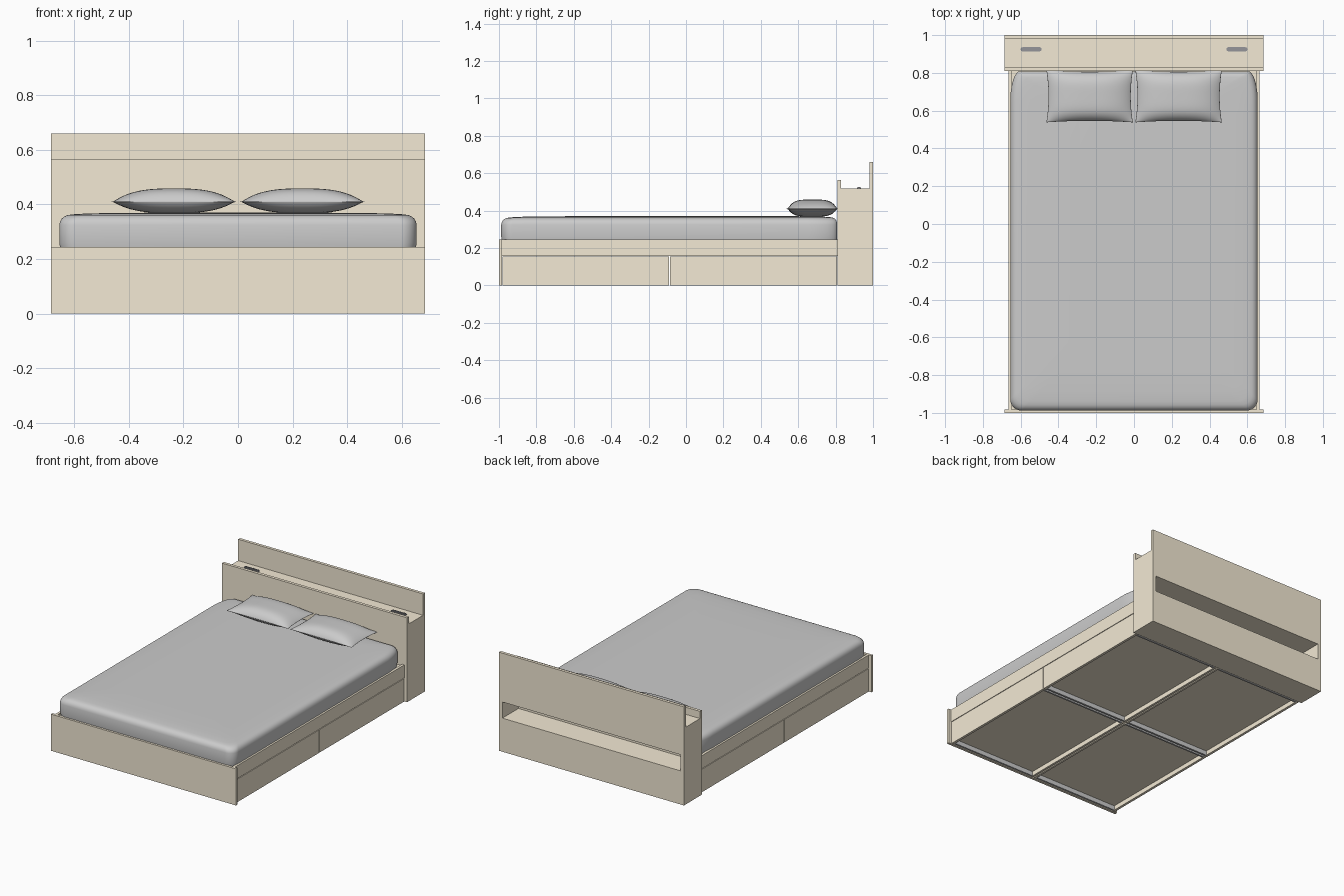
import bpy, bmesh, math

if "Cube" in bpy.data.objects:
    bpy.data.objects.remove(bpy.data.objects["Cube"])

tan = bpy.data.materials.new("pale_wood")
tan.diffuse_color = (0.9, 0.82, 0.66, 1)
tan.use_nodes = True
tan.node_tree.nodes["Principled BSDF"].inputs["Base Color"].default_value = tan.diffuse_color
dark = bpy.data.materials.new("dark_grey")
dark.diffuse_color = (0.3, 0.3, 0.32, 1)
dark.use_nodes = True
dark.node_tree.nodes["Principled BSDF"].inputs["Base Color"].default_value = dark.diffuse_color


def make(name, verts, faces, mat=None, smooth=None):
    me = bpy.data.meshes.new(name)
    me.from_pydata(verts, [], faces)
    bm = bmesh.new()
    bm.from_mesh(me)
    bmesh.ops.recalc_face_normals(bm, faces=bm.faces)
    bm.to_mesh(me)
    bm.free()
    ob = bpy.data.objects.new(name, me)
    bpy.context.collection.objects.link(ob)
    if mat:
        me.materials.append(mat)
    if smooth:
        bpy.ops.object.select_all(action='DESELECT')
        ob.select_set(True)
        bpy.context.view_layer.objects.active = ob
        bpy.ops.object.shade_smooth_by_angle(angle=math.radians(smooth))
    return ob


def loft(name, rings, mat=None, smooth=None):
    """Skin a stack of closed rings and cap both ends."""
    n = len(rings[0])
    faces = [list(range(n)), [(len(rings) - 1) * n + i for i in range(n)]]
    for r in range(len(rings) - 1):
        for i in range(n):
            j = (i + 1) % n
            faces.append([r * n + i, r * n + j, (r + 1) * n + j, (r + 1) * n + i])
    return make(name, [v for ring in rings for v in ring], faces, mat, smooth)


def box(name, x0, x1, y0, y1, z0, z1, mat=tan):
    return loft(name, [[(x0, y0, z), (x1, y0, z), (x1, y1, z), (x0, y1, z)]
                       for z in (z0, z1)], mat)


# Headboard: stepped profile swept across the width, with a niche in the back
profile = [(0.81, 0), (1, 0), (1, 0.66), (0.98, 0.66), (0.98, 0.517),
           (0.83, 0.517), (0.83, 0.565), (0.81, 0.565)]
headboard = loft("headboard", [[(x, y, z) for y, z in profile] for x in (-0.685, 0.685)], tan)
cutter = box("niche_cutter", -0.66, 0.66, 0.83, 1.1, 0.225, 0.333)
cutter.hide_render = True
mod = headboard.modifiers.new("niche", 'BOOLEAN')
mod.operation = 'DIFFERENCE'
mod.solver = 'EXACT'
mod.object = cutter
bpy.context.view_layer.objects.active = headboard
bpy.ops.object.modifier_apply(modifier=mod.name)
bpy.data.objects.remove(cutter)

# Footboard and mattress platform
box("footboard", -0.685, 0.685, -1, -0.983, 0, 0.245)
box("platform", -0.648, 0.648, -0.983, 0.81, 0.215, 0.235)

for s, side in ((-1, "left"), (1, "right")):
    def sbox(name, a, b, *rest):
        return box(f"{side}_{name}", min(s * a, s * b), max(s * a, s * b), *rest)

    # Side rail
    sbox("rail", 0.648, 0.665, -0.983, 0.81, 0.158, 0.245)

    # Two drawers per side, with raised bottoms
    for y0, y1, end in ((-0.98, -0.091, "foot"), (-0.086, 0.807, "head")):
        sbox(f"{end}_drawer_front", 0.648, 0.665, y0, y1, 0, 0.154)
        sbox(f"{end}_drawer_back", 0.004, 0.018, y0 + 0.004, y1 - 0.004, 0, 0.14)
        sbox(f"{end}_drawer_bottom", 0.018, 0.648, y0 + 0.016, y1 - 0.016, 0.03, 0.04)
        for w in (y0 + 0.004, y1 - 0.016):
            sbox(f"{end}_drawer_wall", 0.018, 0.648, w, w + 0.012, 0, 0.14, None)

    # Vent strip on the headboard shelf: plate with a row of studs
    cx, cy = s * 0.545, 0.925

    def pill(half, r, z, n=8):
        pts = []
        for sx, start in ((1, -90), (-1, 90)):
            for i in range(n + 1):
                a = math.radians(start + 180 * i / n)
                pts.append((cx + sx * half + r * math.cos(a), cy + r * math.sin(a), z))
        return pts
    loft(f"{side}_vent_plate", [pill(0.045, 0.011, 0.516), pill(0.045, 0.011, 0.521)], dark, 40)
    for k in range(8):
        px = cx + (k - 3.5) * 0.0125
        rings = [[(px + 0.005 * math.cos(t * math.pi / 6), cy + 0.009 * math.sin(t * math.pi / 6), z)
                  for t in range(12)] for z in (0.52, 0.525)]
        loft(f"{side}_vent_stud", rings, dark, 40)


# Mattress: rounded outlines stacked and inset towards a softly crowned top
def outline(inset, z, n=10):
    x, y0, y1 = 0.655 - inset, -0.988 + inset, 0.808 - inset * 0.6
    pts = []
    corners = ((1, 1, 0.05, 0.16), (-1, 1, 0.05, 0.16), (-1, -1, 0.06, 0.06), (1, -1, 0.06, 0.06))
    for q, (sx, sy, rx, ry) in enumerate(corners):
        ox, oy = sx * (x - rx), (y1 - ry) if sy > 0 else (y0 + ry)
        for i in range(n + 1):
            a = math.radians(90 * q + 90 * i / n)
            pts.append((ox + rx * math.cos(a), oy + ry * math.sin(a), z))
    return pts


layers = [(0.004, 0.235), (0, 0.26), (0, 0.325), (0.003, 0.338), (0.009, 0.348), (0.018, 0.356),
          (0.03, 0.361), (0.05, 0.364), (0.1, 0.367), (0.2, 0.369), (0.35, 0.37)]
loft("mattress", [outline(i, z) for i, z in layers], None, 60)


# Pillows: two puffed sheets meeting at a pinched rim
def pillow(name, cx, n=32):
    cy, hx, hy, zm = 0.676, 0.229, 0.138, 0.41
    verts, faces = [], []
    for h in (0.049, -0.042):
        base = len(verts)
        for j in range(n + 1):
            for i in range(n + 1):
                u = math.sin((2 * i / n - 1) * math.pi / 2)
                v = math.sin((2 * j / n - 1) * math.pi / 2)
                puff = (1 - abs(u) ** 2.7) * (1 - abs(v) ** 4)
                verts.append((cx + hx * u * (1 - 0.05 * (1 - v * v) * u * u),
                              cy + hy * v * (1 - 0.06 * (1 - u * u) * v * v),
                              zm + h * puff ** 0.85))
        for j in range(n):
            for i in range(n):
                a = base + j * (n + 1) + i
                faces.append([a, a + 1, a + n + 2, a + n + 1])
    ob = make(name, verts, faces)
    bm = bmesh.new()
    bm.from_mesh(ob.data)
    bmesh.ops.remove_doubles(bm, verts=bm.verts, dist=1e-5)
    bmesh.ops.recalc_face_normals(bm, faces=bm.faces)
    for f in bm.faces:
        f.smooth = True
    bm.to_mesh(ob.data)
    bm.free()


pillow("left_pillow", -0.235)
pillow("right_pillow", 0.236)
